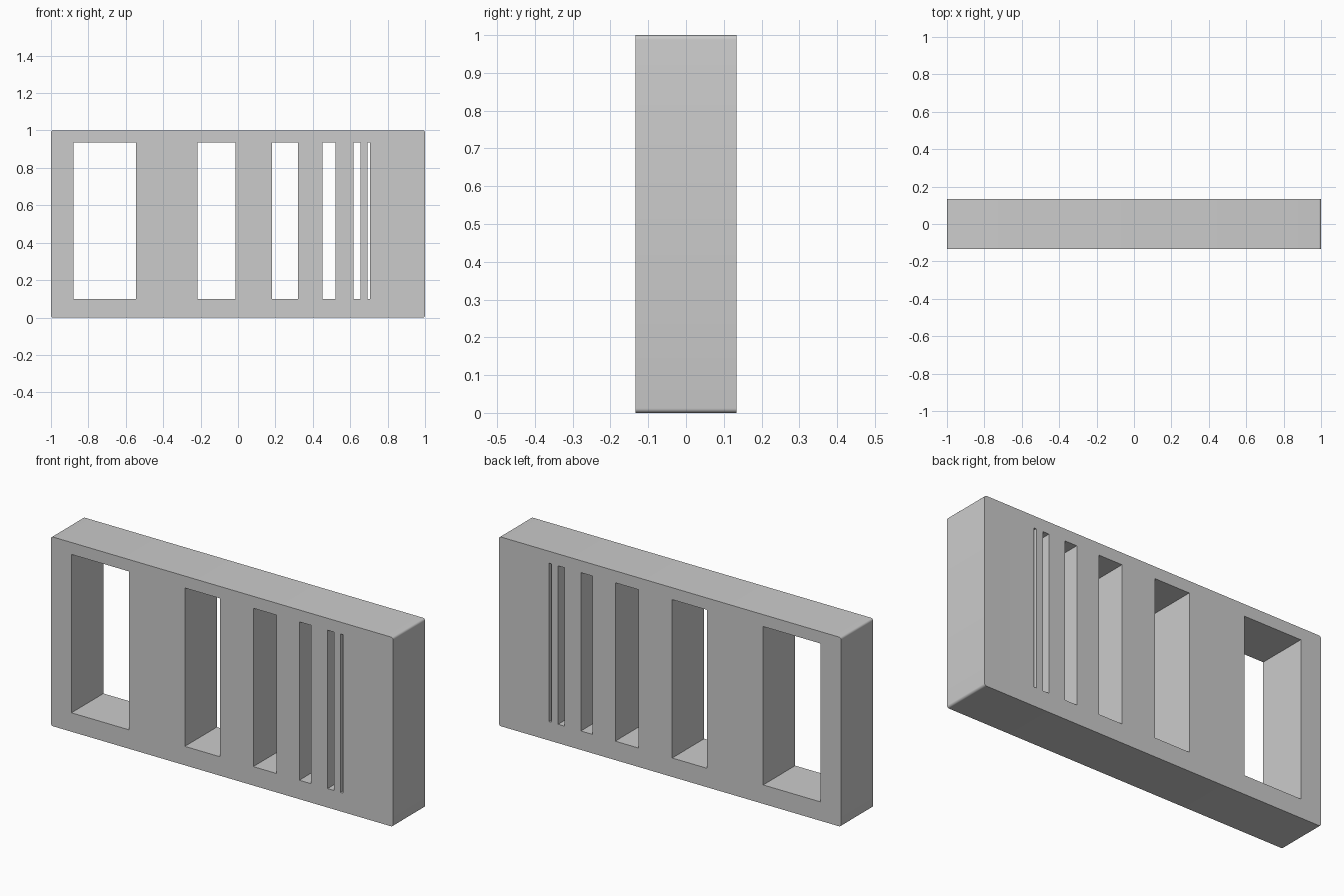
import bpy
import bmesh
from mathutils import Matrix, Vector

cube = bpy.data.objects.get("Cube")
if cube:
    bpy.data.objects.remove(cube, do_unlink=True)

DEPTH = 0.267
CORNER = 0.012
SLOT_BOTTOM, SLOT_TOP = 0.1, 0.937
# Left and right edge of each slot, each narrower than the last
SLOTS = [(-0.88, -0.545), (-0.217, -0.013), (0.183, 0.32),
         (0.452, 0.521), (0.617, 0.654), (0.693, 0.707)]

grey = bpy.data.materials.new("light_grey")
grey.use_nodes = True
grey.diffuse_color = (0.6, 0.6, 0.6, 1)
grey.node_tree.nodes["Principled BSDF"].inputs["Base Color"].default_value = grey.diffuse_color


def add_box(bm, x0, x1, depth, z0, z1):
    centre = Vector(((x0 + x1) / 2, 0, (z0 + z1) / 2))
    size = Matrix.Diagonal((x1 - x0, depth, z1 - z0, 1))
    bmesh.ops.create_cube(bm, size=1, matrix=Matrix.Translation(centre) @ size)


def make_object(name, bm):
    mesh = bpy.data.meshes.new(name)
    bm.to_mesh(mesh)
    bm.free()
    mesh.materials.append(grey)
    obj = bpy.data.objects.new(name, mesh)
    bpy.context.collection.objects.link(obj)
    return obj


# Block, with its four front-to-back edges rounded
bm = bmesh.new()
add_box(bm, -1, 1, DEPTH, 0, 1)
long_edges = [e for e in bm.edges
              if abs(e.verts[0].co.y - e.verts[1].co.y) > DEPTH / 2]
bmesh.ops.bevel(bm, geom=long_edges, offset=CORNER, segments=5,
                profile=0.5, affect='EDGES')
block = make_object("slotted_block", bm)

# Slot cutters
bm = bmesh.new()
for left, right in SLOTS:
    add_box(bm, left, right, DEPTH * 2, SLOT_BOTTOM, SLOT_TOP)
cutter = make_object("slot_cutter", bm)

# Cut the slots through the block
cut = block.modifiers.new("slots", 'BOOLEAN')
cut.operation = 'DIFFERENCE'
cut.solver = 'EXACT'
cut.object = cutter
bpy.ops.object.select_all(action='DESELECT')
block.select_set(True)
bpy.context.view_layer.objects.active = block
bpy.ops.object.modifier_apply(modifier=cut.name)
bpy.data.objects.remove(cutter, do_unlink=True)

# Smooth corners, sharp slot and face edges
bpy.ops.object.shade_smooth_by_angle()
